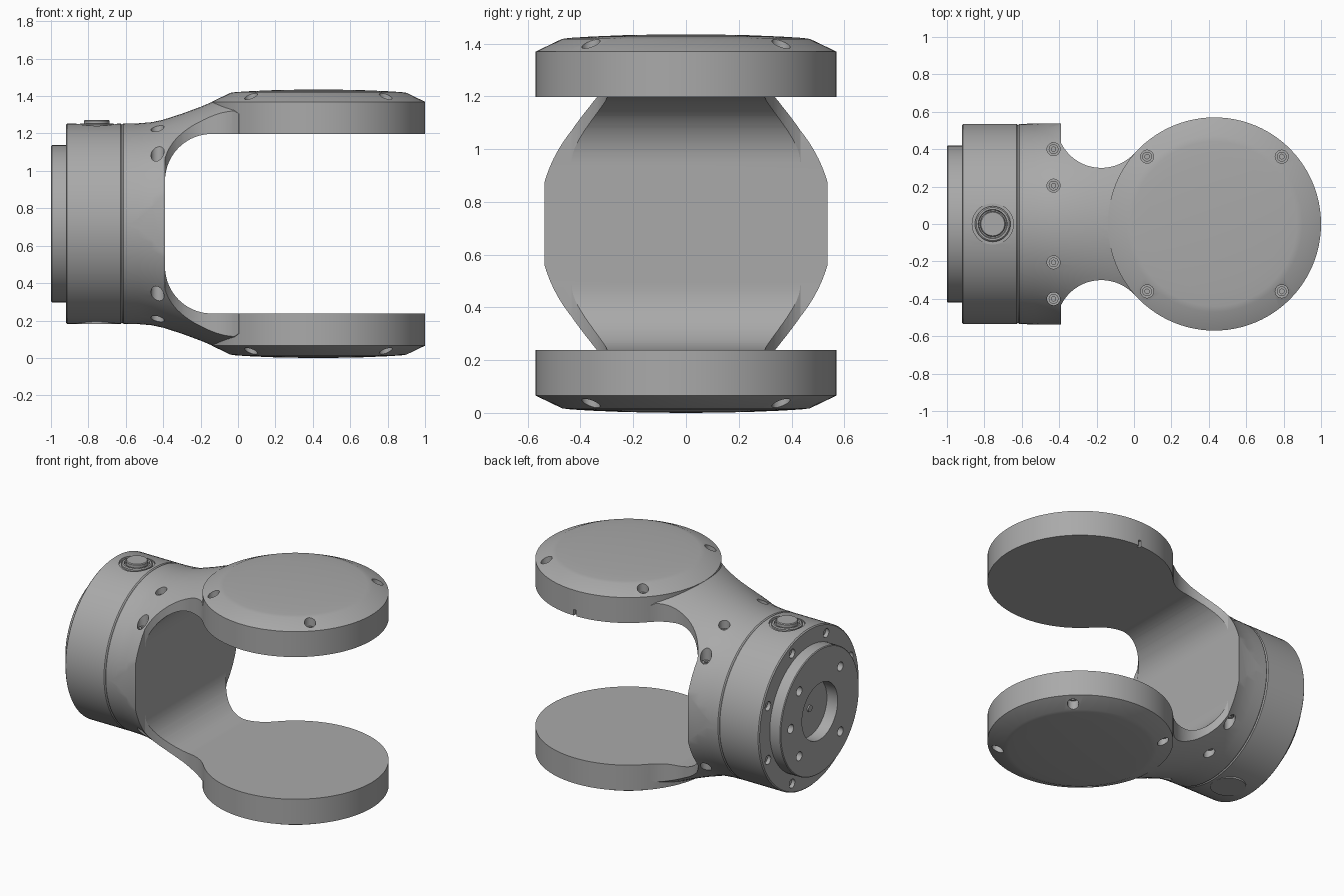
import bpy, bmesh, math
from mathutils import Matrix, Vector

cube = bpy.data.objects.get("Cube")
if cube:
    bpy.data.objects.remove(cube, do_unlink=True)

MID = 0.7175      # height of the main axis
SEG = 96
TO_X = Matrix.Rotation(math.pi / 2, 4, 'Y')


def material(name, value):
    m = bpy.data.materials.new(name)
    m.use_nodes = True
    color = (value, value, value, 1)
    m.diffuse_color = color
    m.node_tree.nodes["Principled BSDF"].inputs["Base Color"].default_value = color
    return m


GREY = material("satin grey", 0.40)


def finish(bm, name):
    bmesh.ops.recalc_face_normals(bm, faces=bm.faces)
    mesh = bpy.data.meshes.new(name)
    bm.to_mesh(mesh)
    bm.free()
    mesh.materials.append(GREY)
    ob = bpy.data.objects.new(name, mesh)
    bpy.context.scene.collection.objects.link(ob)
    return ob


def lathe(name, profile, matrix):
    """Revolve (radius, height) points, starting and ending on the axis."""
    bm = bmesh.new()
    verts = [bm.verts.new((r, 0, h)) for r, h in profile]
    edges = [bm.edges.new(p) for p in zip(verts, verts[1:])]
    bmesh.ops.spin(bm, geom=verts + edges, cent=(0, 0, 0), axis=(0, 0, 1),
                   angle=math.tau, steps=SEG)
    bmesh.ops.remove_doubles(bm, verts=bm.verts, dist=1e-5)
    bm.transform(matrix)
    return finish(bm, name)


def prism(name, points, push):
    """Extrude a closed outline by a vector."""
    bm = bmesh.new()
    face = bm.faces.new([bm.verts.new(p) for p in points])
    new = bmesh.ops.extrude_face_region(bm, geom=[face])["geom"]
    bmesh.ops.translate(bm, vec=push, verts=[v for v in new if isinstance(v, bmesh.types.BMVert)])
    return finish(bm, name)


def cylinders(name, items, sides=24):
    """Join several cylinders, each given as (start, end, radius)."""
    bm = bmesh.new()
    for a, b, r in items:
        a, b = Vector(a), Vector(b)
        rot = (b - a).to_track_quat('Z', 'Y').to_matrix().to_4x4()
        bmesh.ops.create_cone(bm, cap_ends=True, segments=sides, radius1=r, radius2=r,
                              depth=(b - a).length, matrix=Matrix.Translation((a + b) / 2) @ rot)
    return finish(bm, name)


def combine(target, other, operation):
    mod = target.modifiers.new("combine", 'BOOLEAN')
    mod.operation, mod.solver, mod.object = operation, 'EXACT', other
    bpy.context.view_layer.update()
    result = bpy.data.meshes.new_from_object(
        target.evaluated_get(bpy.context.evaluated_depsgraph_get()))
    target.modifiers.clear()
    target.data = result
    bpy.data.objects.remove(other, do_unlink=True)


def arc(cx, cy, r, start, end, n=20):
    angles = [math.radians(start + (end - start) * i / n) for i in range(n + 1)]
    return [(cx + r * math.cos(a), cy + r * math.sin(a)) for a in angles]


axis_x = Matrix.Translation((0, 0, MID)) @ TO_X

# Flared fork body, trimmed to its waisted plan
fork = lathe("fork", [(0, -.62), (.529, -.62), (.535, -.613), (.537, -.53), (.543, -.46),
                      (.556, -.4), (.588, -.3), (.625, -.2), (.663, -.11), (.70, -.02),
                      (.70, .1), (0, .1)], axis_x)
waist = [(-.7, .536), (-.39, .536)] + arc(-.175, .54, .24, 206.4, 318) + [(.12, .38)]
plan = waist + [(x, -y) for x, y in reversed(waist)]
combine(fork, prism("plan_trim", [(x, y, -.2) for x, y in plan], (0, 0, 2)), 'INTERSECT')

# Round domed ends, cut apart by the rounded slot
half = [(0, .7175), (.12, .7165), (.24, .714), (.36, .709), (.44, .704), (.47, .70), (.57, .652)]
spindle = half + [(r, -h) for r, h in reversed(half)]
combine(fork, lathe("ends", spindle, Matrix.Translation((.43, 0, MID))), 'UNION')
corner = [(1.3, .48)] + arc(-.14, .23, .25, 90, 180)
slot = corner + [(x, -z) for x, z in reversed(corner)]
combine(fork, prism("slot_cut", [(x, -.9, MID + z) for x, z in slot], (0, 1.8, 0)), 'DIFFERENCE')

# Screw pockets: (x, y, floor height above the axis)
pockets = [(-.43, s * y, f) for s in (-1, 1) for y, f in ((.4, .3), (.205, .44))]
pockets += [(x, s * .36, .61) for s in (-1, 1) for x in (.07, .79)]
cuts, heads, sockets = [], [], []
for x, y, f in pockets:
    for s in (-1, 1):
        cuts.append(((x, y, MID + s * f), (x, y, MID + s * .9), .035))
        heads.append(((x, y, MID + s * (f - .01)), (x, y, MID + s * (f + .035)), .026))
        sockets.append(((x, y, MID + s * (f + .01)), (x, y, MID + s * .9), .013))
combine(fork, cylinders("pocket_cut", cuts), 'DIFFERENCE')
fork_screws = cylinders("fork_screws", heads)
combine(fork_screws, cylinders("socket_cut", sockets, 6), 'DIFFERENCE')

# Small notch in the rim of the upper end
notch = [(.42, .55), (.44, .55), (.44, .6), (.42, .6)]
combine(fork, prism("notch_cut", [(x, y, MID + .46) for x, y in notch], (0, 0, .06)), 'DIFFERENCE')

# Mounting ring with a spot face on top and eight rear screws
ring = lathe("mount_ring", [(0, -.92), (.528, -.92), (.535, -.913), (.535, -.627),
                            (.529, -.62), (0, -.62)], axis_x)
combine(ring, cylinders("spot_cut", [((-.755, 0, MID + .518), (-.755, 0, MID + .7), .11)], 48),
        'DIFFERENCE')
cuts, heads = [], []
for i in range(8):
    a = math.radians(22.5 + 45 * i)
    y, z = .475 * math.cos(a), MID + .475 * math.sin(a)
    cuts.append(((-1, y, z), (-.87, y, z), .03))
    heads.append(((-.90, y, z), (-.86, y, z), .022))
combine(ring, cylinders("ring_cut", cuts), 'DIFFERENCE')
ring_screws = cylinders("ring_screws", heads)

# Tool flange with shallow bore, four bolt holes and one pin hole
flange = lathe("tool_flange", [(0, -.92), (.19, -.92), (.19, -1), (.415, -1), (.42, -.995),
                               (.42, -.90), (0, -.90)], axis_x)
cuts = []
for deg in (0, 45, 135, 225, 315):
    a = math.radians(deg)
    y, z = .31 * math.cos(a), MID + .31 * math.sin(a)
    cuts.append(((-1.1, y, z), (-.93, y, z), .03))
combine(flange, cylinders("flange_cut", cuts), 'DIFFERENCE')
bore_pin = cylinders("bore_pin", [((-.93, 0, MID), (-.91, 0, MID), .022)])

# Push button on top and flush cap below
button = lathe("top_button", [(0, .50), (.095, .50), (.095, .530), (.088, .536), (.078, .536),
                              (.074, .526), (.068, .526), (.068, .550), (.063, .555), (0, .555)],
               Matrix.Translation((-.755, 0, MID)))
cap = cylinders("bottom_cap", [((-.755, 0, MID - .48), (-.755, 0, MID - .535), .11)], 48)

# Smooth shading with crisp edges
for ob in (fork, fork_screws, ring, ring_screws, flange, bore_pin, button, cap):
    bpy.ops.object.select_all(action='DESELECT')
    ob.select_set(True)
    bpy.context.view_layer.objects.active = ob
    bpy.ops.object.shade_smooth_by_angle(angle=math.radians(25))
